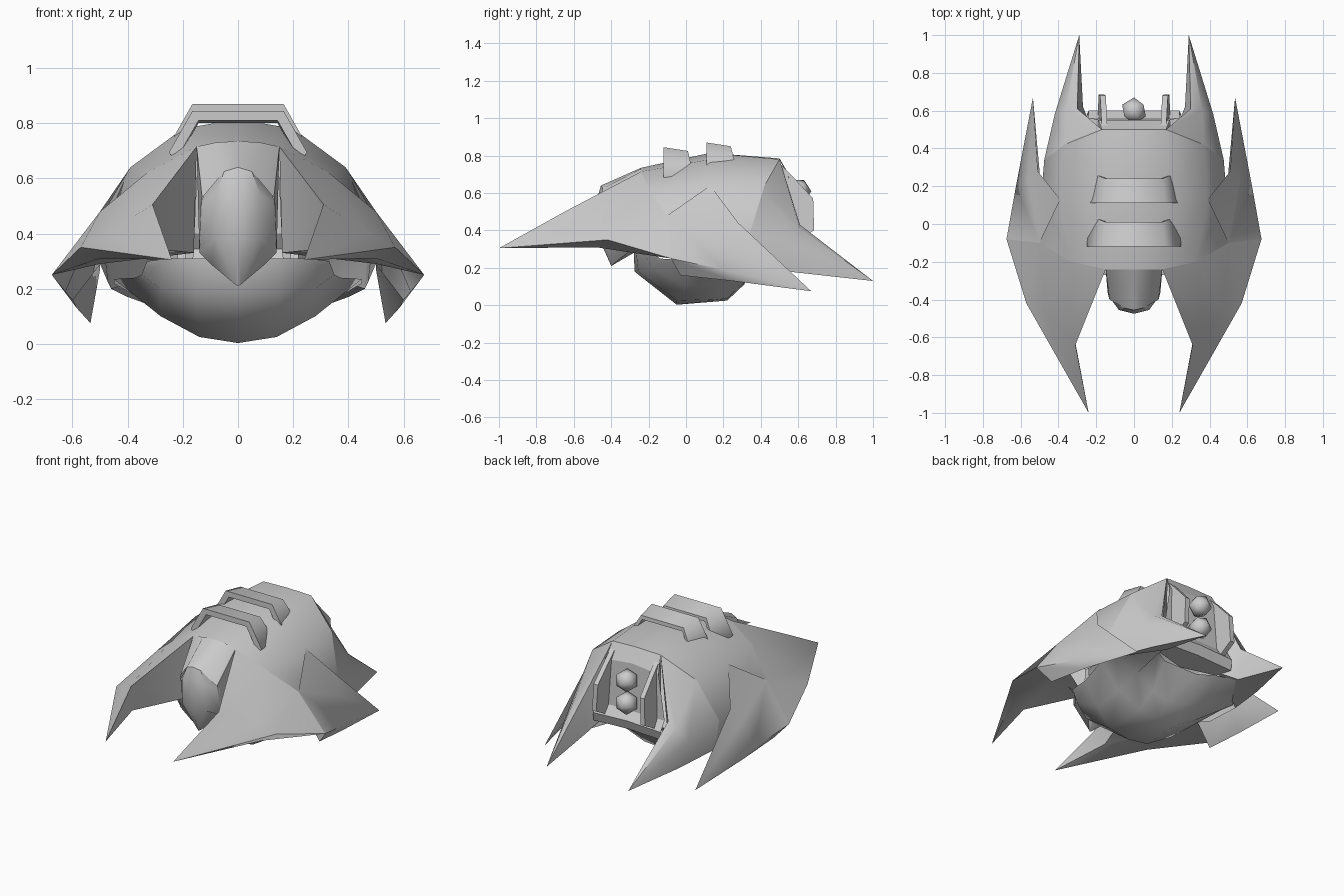
import bpy, bmesh, math

def loft(name, rows, ring=False, tip=None, cap=False, mirror=True, angle=40):
    """Skin rows of points; optionally close each row, end in a point, cap ends."""
    bm = bmesh.new()
    grid = [[bm.verts.new(p) for p in r] for r in rows]
    n = len(rows[0])
    cols = range(n if ring else n - 1)
    for a, b in zip(grid, grid[1:]):
        for i in cols:
            j = (i + 1) % n
            bm.faces.new((a[i], a[j], b[j], b[i]))
    if tip:
        t = bm.verts.new(tip)
        for i in cols:
            bm.faces.new((grid[-1][i], grid[-1][(i + 1) % n], t))
    if cap:
        bm.faces.new(grid[0])
        bm.faces.new(grid[-1])
    bmesh.ops.remove_doubles(bm, verts=bm.verts, dist=0.0005)
    bmesh.ops.recalc_face_normals(bm, faces=bm.faces)
    me = bpy.data.meshes.new(name)
    bm.to_mesh(me)
    bm.free()
    ob = bpy.data.objects.new(name, me)
    bpy.context.collection.objects.link(ob)
    if mirror:
        m = ob.modifiers.new("Mirror", 'MIRROR')
        m.use_clip = True
    smooth(ob, angle)
    return ob

def smooth(ob, angle):
    bpy.ops.object.select_all(action='DESELECT')
    ob.select_set(True)
    bpy.context.view_layer.objects.active = ob
    bpy.ops.object.shade_smooth_by_angle(angle=math.radians(angle))

# Domed upper shell
loft("upper_shell", [
    [(0, -.24, .735), (.15, -.24, .715), (.33, -.20, .62), (.50, -.10, .48), (.50, -.02, .29)],
    [(0, .13, .815), (.20, .13, .78), (.39, .13, .64), (.49, .16, .42), (.47, .13, .22)],
    [(0, .50, .785), (.17, .50, .78), (.37, .42, .64), (.475, .34, .38), (.46, .37, .20)],
])

# Forward prongs
loft("front_prong", [
    [(.16, -.26, .33), (.15, -.24, .715), (.33, -.20, .62), (.50, -.10, .48), (.675, -.08, .25), (.50, -.02, .29)],
    [(.31, -.63, .345), (.31, -.64, .505), (.38, -.56, .46), (.47, -.48, .40), (.57, -.42, .35), (.50, -.48, .31)],
], ring=True, tip=(.24, -1, .305), angle=60)

# Side fins sweeping backward
loft("side_fin", [
    [(.39, .13, .64), (.50, -.10, .48), (.675, -.08, .25), (.60, -.03, .16), (.50, -.02, .29)],
    [(.51, .28, .44), (.56, .23, .35), (.625, .20, .19), (.585, .25, .13), (.50, .28, .27)],
], ring=True, tip=(.535, .67, .075), angle=60)

# Rear prongs
loft("rear_prong", [
    [(.17, .50, .78), (.37, .42, .64), (.475, .34, .38), (.46, .37, .20), (.22, .50, .29)],
    [(.30, .61, .43), (.36, .61, .41), (.42, .58, .32), (.40, .64, .17), (.27, .62, .21)],
], ring=True, tip=(.29, 1, .13))

# Hood running down into the snout
loft("hood", [
    [(0, -.24, .735), (.08, -.24, .73), (.15, -.24, .715), (.14, -.24, .45)],
    [(0, -.455, .64), (.05, -.445, .625), (.13, -.40, .53), (.14, -.36, .33)],
])
loft("snout", [
    [(0, -.455, .64), (.05, -.445, .625), (.10, -.36, .60)],
    [(0, -.475, .57), (.08, -.455, .54), (.135, -.38, .51)],
    [(0, -.475, .38), (.08, -.45, .38), (.14, -.36, .33)],
    [(0, -.40, .21), (.01, -.395, .215), (.10, -.30, .29)],
    [(0, -.28, .28), (.05, -.28, .30), (.10, -.26, .33)],
])

# Rounded belly bowl, rising to the tail
loft("belly", [
    [(0, -.28, .31), (.15, -.27, .31), (.25, -.25, .31), (.33, -.20, .30)],
    [(0, -.275, .18), (.15, -.255, .18), (.28, -.18, .20), (.35, -.14, .25)],
    [(0, -.05, .003), (.14, -.05, .025), (.28, 0, .10), (.37, 0, .24)],
    [(0, .22, .025), (.14, .22, .035), (.28, .20, .12), (.45, .24, .235)],
    [(0, .31, .11), (.12, .31, .12), (.26, .34, .18), (.45, .36, .22)],
    [(0, .42, .28), (.12, .42, .28), (.22, .48, .28), (.28, .60, .22)],
], angle=80)

# Tail recess: back wall and sill
loft("tail_recess", [
    [(0, .50, .785), (.17, .50, .78)],
    [(0, .55, .70), (.19, .55, .68)],
    [(0, .56, .40), (.24, .56, .40)],
    [(0, .60, .35), (.24, .60, .34)],
    [(0, .58, .29), (.25, .58, .28)],
    [(0, .42, .28), (.22, .48, .28)],
], angle=25)

# Upright plates either side of the recess
plate = [(.50, .76), (.57, .69), (.68, .57), (.685, .40), (.52, .31)]
loft("tail_plate", [[(x + (.76 - z) * .05, y, z) for y, z in plate] for x in (.14, .17)],
     ring=True, cap=True, angle=20)

# Two faceted tail lamps
for i, z in enumerate((.61, .465)):
    bpy.ops.mesh.primitive_ico_sphere_add(subdivisions=1, radius=.07, location=(0, .60, z),
                                          rotation=(math.pi / 2, 0, 0))
    lamp = bpy.context.object
    lamp.name = f"tail_lamp_{i + 1}"
    smooth(lamp, 60)

# Two raised bars across the back
for i, (y, z) in enumerate(((-.12, .845), (.11, .87))):
    rows = []
    for x, drop, depth in ((-.25, .15, .165), (-.165, 0, .13), (.165, 0, .13), (.25, .15, .165)):
        inner = x - math.copysign(.022, x)
        rows.append([(x, y, z - drop), (inner + math.copysign(.008, x), y + depth, z - drop - .02),
                     (inner, y + depth, z - drop - .045), (inner, y, z - drop - .035)])
    loft(f"back_bar_{i + 1}", rows, ring=True, cap=True, mirror=False, angle=60)
